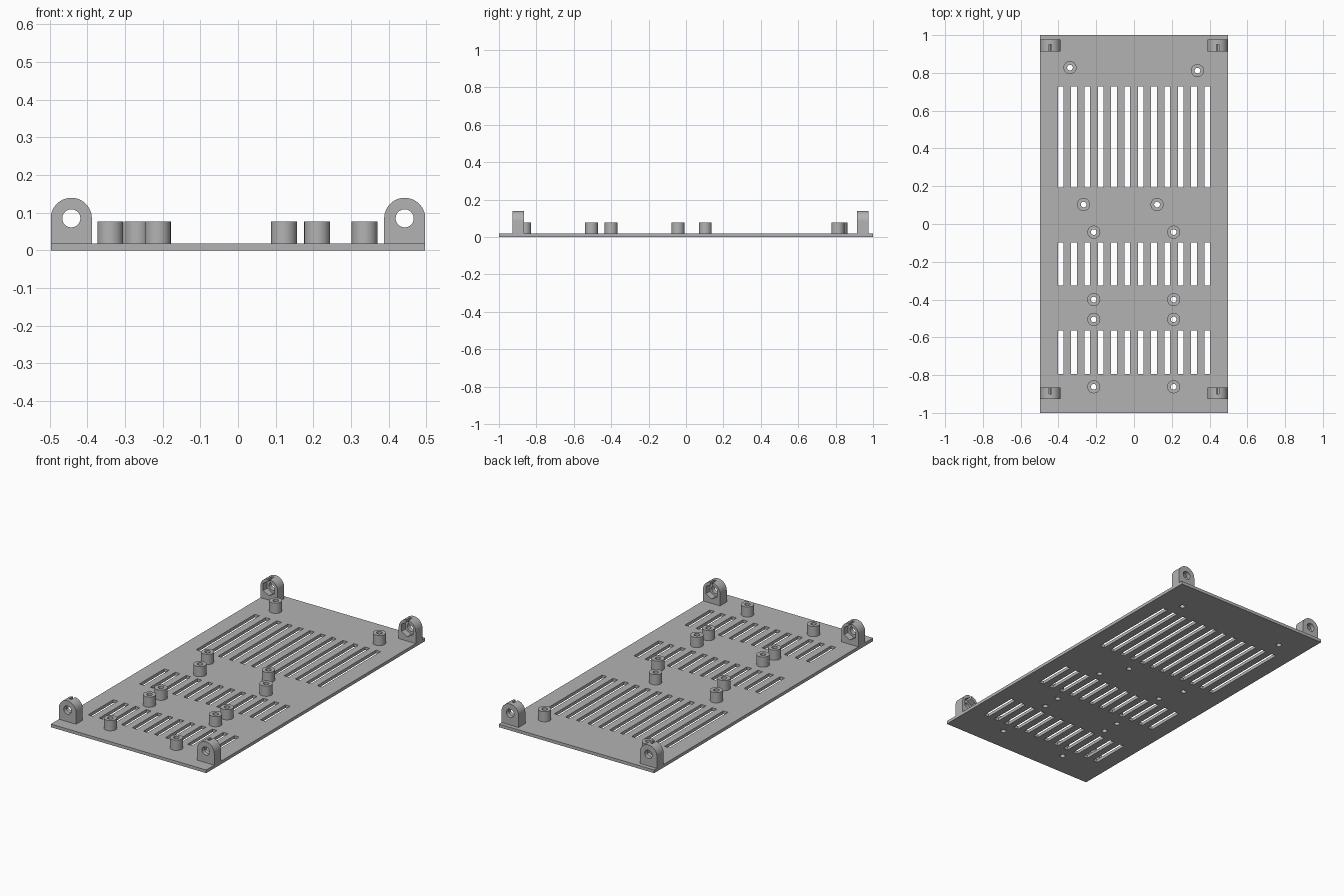
import bpy, bmesh
from math import pi, cos, sin
from mathutils import Matrix, Vector

if "Cube" in bpy.data.objects:
    bpy.data.objects.remove(bpy.data.objects["Cube"])

HALF_W, PLATE_T = 0.497, 0.018
POST_TOP, POST_R, HOLE_R = 0.077, 0.0345, 0.015
LUG_R, LUG_D, LUG_Z = 0.0545, 0.061, 0.085

grey = bpy.data.materials.new("grey plastic")
grey.use_nodes = True
colour = (0.45, 0.45, 0.45, 1)
grey.diffuse_color = colour
grey.node_tree.nodes["Principled BSDF"].inputs["Base Color"].default_value = colour


def add_box(bm, x0, x1, y0, y1, z0, z1):
    mid = Vector((x0 + x1, y0 + y1, z0 + z1)) / 2
    size = Matrix.Diagonal((x1 - x0, y1 - y0, z1 - z0, 1))
    bmesh.ops.create_cube(bm, size=1, matrix=Matrix.Translation(mid) @ size)


def add_cylinder(bm, radius, depth, sides, matrix):
    bmesh.ops.create_cone(bm, cap_ends=True, segments=sides, radius1=radius,
                          radius2=radius, depth=depth, matrix=matrix)


def finish(name, bm):
    bmesh.ops.recalc_face_normals(bm, faces=bm.faces)
    mesh = bpy.data.meshes.new(name)
    bm.to_mesh(mesh)
    bm.free()
    mesh.materials.append(grey)
    obj = bpy.data.objects.new(name, mesh)
    bpy.context.collection.objects.link(obj)
    return obj


def select(obj):
    bpy.ops.object.select_all(action='DESELECT')
    obj.select_set(True)
    bpy.context.view_layer.objects.active = obj


def cut(obj, bm):
    """Subtract a bmesh from an object, then discard the cutter."""
    cutter = finish("cutter", bm)
    cutter.hide_render = True
    mod = obj.modifiers.new("cut", 'BOOLEAN')
    mod.operation, mod.solver, mod.object = 'DIFFERENCE', 'EXACT', cutter
    select(obj)
    bpy.ops.object.modifier_apply(modifier=mod.name)
    bpy.data.objects.remove(cutter)


def smooth(obj):
    select(obj)
    bpy.ops.object.shade_smooth_by_angle(angle=pi / 6)


# Standoff positions
posts = [(-0.339, 0.828), (0.336, 0.812), (-0.267, 0.103), (0.122, 0.103)]
for y in (-0.043, -0.4, -0.505, -0.862):
    posts += [(-0.213, y), (0.21, y)]

# Base plate with three rows of vent slots and screw holes
bm = bmesh.new()
add_box(bm, -HALF_W, HALF_W, -1, 1, 0, PLATE_T)
plate = finish("base_plate", bm)
bm = bmesh.new()
for y0, y1 in ((0.192, 0.728), (-0.326, -0.099), (-0.793, -0.565)):
    for i in range(12):
        x = (i - 5.5) * 0.0705
        add_box(bm, x - 0.015, x + 0.015, y0, y1, -0.1, 0.1)
for x, y in posts:
    add_cylinder(bm, HOLE_R, 0.2, 24, Matrix.Translation((x, y, 0)))
cut(plate, bm)
smooth(plate)

# Hollow standoffs
bm = bmesh.new()
ring = [bm.verts.new(p) for p in ((HOLE_R, 0, PLATE_T), (POST_R, 0, PLATE_T),
                                  (POST_R, 0, POST_TOP), (HOLE_R, 0, POST_TOP))]
edges = [bm.edges.new((ring[i], ring[(i + 1) % 4])) for i in range(4)]
bmesh.ops.spin(bm, geom=ring + edges, cent=(0, 0, 0), axis=(0, 0, 1),
               angle=2 * pi, steps=24, use_merge=True)
bmesh.ops.remove_doubles(bm, verts=bm.verts, dist=0.0001)
post = finish("standoff", bm)
smooth(post)
for i, (x, y) in enumerate(posts):
    obj = post if i == 0 else post.copy()
    if i:
        bpy.context.collection.objects.link(obj)
    obj.location = (x, y, 0)

# Round-topped mounting lug, extruded along y
bm = bmesh.new()
outline = [(-LUG_R, PLATE_T), (LUG_R, PLATE_T)]
outline += [(LUG_R * cos(a * pi / 24), LUG_Z + LUG_R * sin(a * pi / 24)) for a in range(25)]
face = bm.faces.new([bm.verts.new((x, -LUG_D / 2, z)) for x, z in outline])
moved = bmesh.ops.extrude_face_region(bm, geom=[face])["geom"]
bmesh.ops.translate(bm, vec=(0, LUG_D, 0),
                    verts=[v for v in moved if isinstance(v, bmesh.types.BMVert)])
lug = finish("mounting_lug", bm)

# Bolt hole, hexagonal nut pocket on the inner side and a slit up to the top
along_y = Matrix.Rotation(pi / 2, 4, 'X')
bm = bmesh.new()
add_cylinder(bm, 0.024, 0.2, 32, Matrix.Translation((0, 0, LUG_Z)) @ along_y)
cut(lug, bm)
bm = bmesh.new()
add_cylinder(bm, 0.042, 0.1, 6, Matrix.Translation((0, 0.045, LUG_Z)) @ along_y)
cut(lug, bm)
bm = bmesh.new()
add_box(bm, -0.007, 0.007, -0.005, 0.1, LUG_Z + 0.015, 0.2)
cut(lug, bm)
smooth(lug)

# One lug at each corner, pockets facing inwards
corners = [(sx * (HALF_W - LUG_R), y, turn) for sx in (-1, 1)
           for y, turn in ((-0.896, 0), (0.945, pi))]
for i, (x, y, turn) in enumerate(corners):
    obj = lug if i == 0 else lug.copy()
    if i:
        bpy.context.collection.objects.link(obj)
    obj.location = (x, y, 0)
    obj.rotation_euler.z = turn
